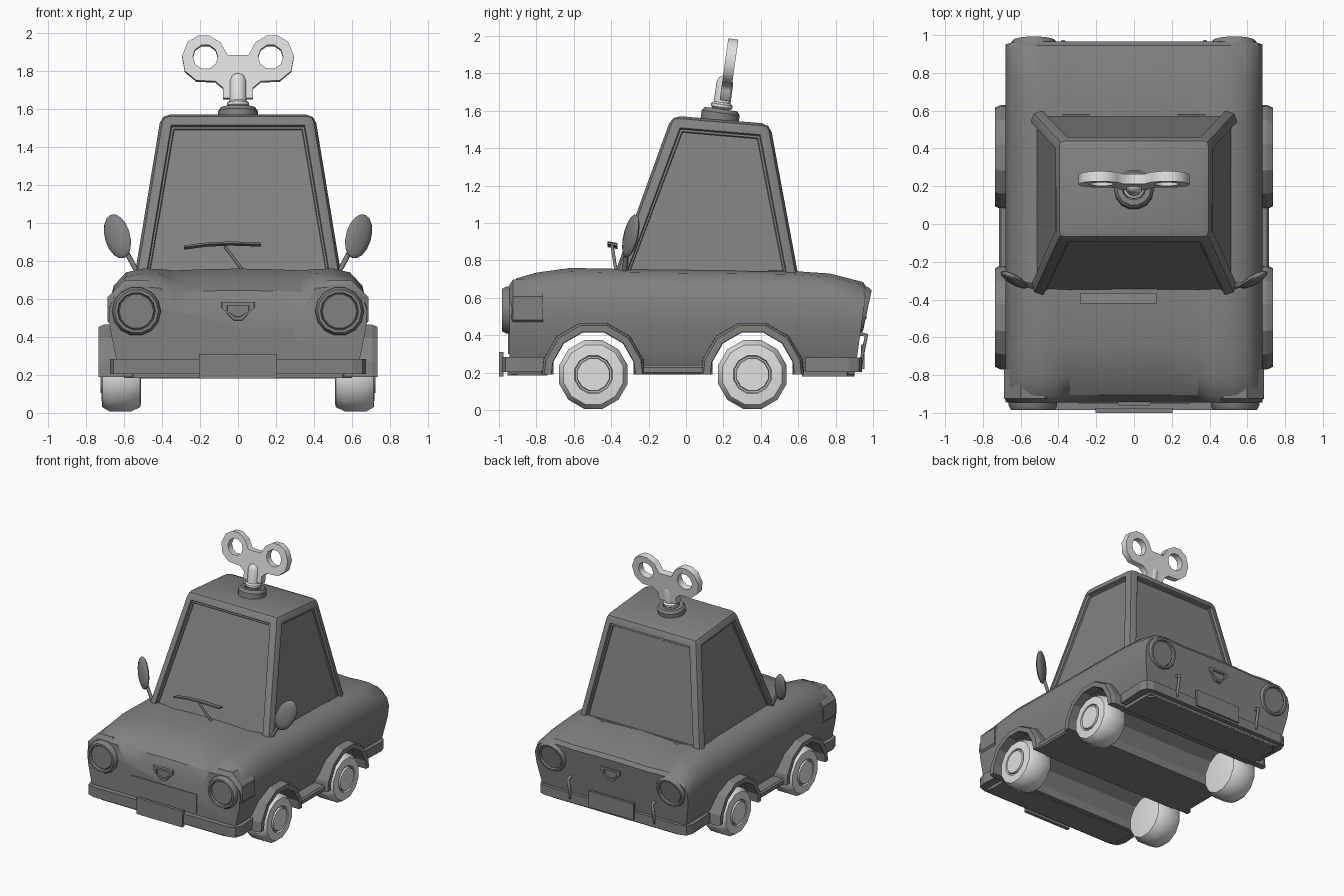
import bpy, bmesh, math
from math import sin, cos, pi, radians
from mathutils import Matrix, Vector

cube = bpy.data.objects.get("Cube")
if cube:
    bpy.data.objects.remove(cube, do_unlink=True)


def material(name, value):
    m = bpy.data.materials.new(name)
    m.use_nodes = True
    m.diffuse_color = (value, value, value, 1)
    m.node_tree.nodes["Principled BSDF"].inputs["Base Color"].default_value = (value, value, value, 1)
    return m


DARK = material("dark grey paint", 0.22)
LIGHT = material("light grey", 0.75)


def finish(name, bm, mat=DARK, smooth=30):
    bmesh.ops.recalc_face_normals(bm, faces=bm.faces)
    mesh = bpy.data.meshes.new(name)
    bm.to_mesh(mesh)
    bm.free()
    mesh.materials.append(mat)
    ob = bpy.data.objects.new(name, mesh)
    bpy.context.collection.objects.link(ob)
    bpy.ops.object.select_all(action='DESELECT')
    ob.select_set(True)
    bpy.context.view_layer.objects.active = ob
    if smooth:
        bpy.ops.object.shade_smooth_by_angle(angle=radians(smooth))
    return ob


def loft(name, rings, mat=DARK, smooth=30, closed=False):
    """Skin a list of point rings; cap the ends unless closed."""
    bm = bmesh.new()
    vs = [[bm.verts.new(p) for p in r] for r in rings]
    n = len(vs[0])
    for a, b in zip(vs, vs[1:] + (vs[:1] if closed else [])):
        for i in range(n):
            j = (i + 1) % n
            bm.faces.new((a[i], a[j], b[j], b[i]))
    if not closed:
        bm.faces.new(vs[0])
        bm.faces.new(vs[-1])
    return finish(name, bm, mat, smooth)


def turned(name, profile, n, at, turn=Matrix(), mat=DARK, smooth=30, phase=0.0):
    """Rings of (radius, height) about a local z axis, then turned and moved."""
    place = Matrix.Translation(at) @ turn
    rings = [[place @ Vector((r * cos(2 * pi * (i + phase) / n), r * sin(2 * pi * (i + phase) / n), h))
              for i in range(n)] for r, h in profile]
    return loft(name, rings, mat, smooth)


def box(name, lo, hi, bevel=0.0):
    bm = bmesh.new()
    bmesh.ops.create_cube(bm, size=1)
    for v in bm.verts:
        v.co = [a + (b - a) * (c + 0.5) for a, b, c in zip(lo, hi, v.co)]
    if bevel:
        bmesh.ops.bevel(bm, geom=bm.edges[:], offset=bevel, segments=1, affect='EDGES')
    return finish(name, bm, DARK, 0)


def tube(name, points, radius):
    curve = bpy.data.curves.new(name, 'CURVE')
    curve.dimensions = '3D'
    curve.bevel_depth, curve.bevel_resolution = radius, 1
    curve.use_fill_caps = True
    s = curve.splines.new('POLY')
    s.points.add(len(points) - 1)
    for p, co in zip(s.points, points):
        p.co = (*co, 1)
    return curve_to_mesh(name, curve, DARK)


def curve_to_mesh(name, curve, mat):
    curve.materials.append(mat)
    ob = bpy.data.objects.new(name, curve)
    bpy.context.collection.objects.link(ob)
    bpy.ops.object.select_all(action='DESELECT')
    ob.select_set(True)
    bpy.context.view_layer.objects.active = ob
    bpy.ops.object.convert(target='MESH')
    return ob


# Lower body: cross-sections along y, with the bonnet sunk between the front wings
half = [(.60, .19), (.645, .3), (.675, .45), (.68, .57), (.655, .67), (.59, .74), (.50, .76), (.41, .758), (.34, .75), (.17, .757)]
section = half + [(0, .76)] + [(-x, z) for x, z in reversed(half)]
stations = [(-.945, .66, .11), (-.905, .705, .06), (-.8, .735, .025), (-.62, .76, 0), (-.35, .755, 0),
            (.55, .745, 0), (.77, .73, 0), (.92, .685, 0), (.945, .655, 0)]
rings = []
for y, top, dip in stations:
    ring = []
    for x, z in section:
        if z > .5:
            z = .5 + (z - .5) * (top - .5) / .26
        if z > .55 and abs(x) < .36:
            z -= dip
        tilt = .14 * (z - .5) if y > .9 else 0
        ring.append((x, y + tilt, z))
    rings.append(ring)
body = loft("lower_body", rings, smooth=35)

# Wheel tunnels through the body
FRONT, REAR = -.495, .355
to_x = Matrix.Rotation(pi / 2, 4, 'Y')
for y in (FRONT, REAR):
    cutter = turned("tunnel_cutter", [(.222, -.9), (.222, .9)], 12, (0, y, .2), to_x, smooth=0, phase=.5)
    cutter.hide_render = True
    mod = body.modifiers.new("tunnel", 'BOOLEAN')
    mod.object, mod.operation, mod.solver = cutter, 'DIFFERENCE', 'EXACT'
    bpy.context.view_layer.objects.active = body
    bpy.ops.object.modifier_apply(modifier=mod.name)
    bpy.data.objects.remove(cutter, do_unlink=True)

# Wheels and flared arches
for side, s in (("left", 1), ("right", -1)):
    out = Matrix.Rotation(s * pi / 2, 4, 'Y')
    for end, y in (("front", FRONT), ("rear", REAR)):
        turned(f"{end}_{side}_wheel", [(.14, -.105), (.165, -.1), (.19, -.05), (.19, .06), (.165, .1), (.105, .105), (.10, .092), (.092, .092), (.088, .108)],
               12, (s * .615, y, .19), out, LIGHT, 35, .5)
        arch = []
        for k in range(-1, 8):
            a = pi / 12 + (k - .0) * pi / 6
            if k in (-1, 6):
                a = 0 if k < 0 else pi
            if k == 7:
                continue
            ring = [(.222, .58), (.278, .58), (.275, .705), (.262, .735), (.225, .735)]
            arch.append([(s * x, y + r * cos(a), (.19 if k in (-1, 6) else .2 + r * sin(a))) for r, x in ring])
        loft(f"{end}_{side}_arch", arch, smooth=20)
    box(f"{side}_sill", (min(s * .58, s * .715), -.24, .19), (max(s * .58, s * .715), .1, .24), .012)

# Cabin with framed, recessed windows
bm = bmesh.new()
base = [bm.verts.new(p) for p in ((-.545, -.385, .72), (.545, -.385, .72), (.545, .6, .72), (-.545, .6, .72))]
roof = [bm.verts.new(p) for p in ((-.405, -.075, 1.575), (.405, -.075, 1.575), (.405, .45, 1.53), (-.405, .45, 1.53))]
bm.faces.new(base)
bm.faces.new(roof)
for i in range(4):
    j = (i + 1) % 4
    bm.faces.new((base[i], base[j], roof[j], roof[i]))
bmesh.ops.recalc_face_normals(bm, faces=bm.faces)
edges = [e for e in bm.edges if max(v.co.z for v in e.verts) > 1]
bmesh.ops.bevel(bm, geom=edges, offset=.045, segments=2, profile=.5, affect='EDGES')
panes = [f for f in bm.faces if f.calc_area() > .2 and abs(f.normal.z) < .7]
bmesh.ops.inset_individual(bm, faces=panes, thickness=.022, depth=0)
bmesh.ops.inset_individual(bm, faces=panes, thickness=.006, depth=-.018)
bmesh.ops.inset_individual(bm, faces=panes, thickness=.014, depth=0)
bmesh.ops.inset_individual(bm, faces=panes, thickness=.005, depth=-.008)
finish("cabin", bm, DARK, 25)

# Headlights, tail lights and door mirrors
lamp = [(.13, -.06), (.128, .0), (.115, .022), (.1, .022), (.095, .004), (.09, .008)]
for side, s in (("left", 1), ("right", -1)):
    turned(f"{side}_headlight", lamp, 14, (s * .535, -.963, .535), Matrix.Rotation(pi / 2, 4, 'X'))
    turned(f"{side}_headlight_bulge", [(.165, -.18), (.165, -.02), (.135, 0)], 8, (s * .535, -.945, .545),
           Matrix.Rotation(pi / 2, 4, 'X'), phase=.5)
    turned(f"{side}_tail_light", lamp, 14, (s * .53, .948, .535), Matrix.Rotation(radians(-102), 4, 'X'))
    bm = bmesh.new()
    bmesh.ops.create_uvsphere(bm, u_segments=12, v_segments=8, radius=1)
    turn = Matrix.Rotation(s * radians(24), 4, 'Y') @ Matrix.Rotation(s * radians(22), 4, 'Z') @ Matrix.Rotation(radians(-16), 4, 'X')
    bm.transform(Matrix.Translation((s * .635, -.295, .93)) @ turn @ Matrix.Diagonal((.073, .025, .123, 1)))
    finish(f"{side}_mirror", bm, DARK, 40)
    tube(f"{side}_mirror_stem", [(s * .53, -.33, .74), (s * .595, -.315, .86)], .014)
    tube(f"{side}_overrider", [(s * .375, .9, .22), (s * .375, .93, .23), (s * .375, .965, .4), (s * .375, .92, .41)], .013)


# Bumpers wrapped around both ends, plus number plates
def bumper(name, outline, z0, z1):
    pts = outline + [(-x, y) for x, y in reversed(outline)]
    loft(name, [[(x, y, z) for x, y in pts] for z in (z0, z1)], smooth=0)


bumper("front_bumper", [(.66, -.72), (.675, -.9), (.655, -.965), (.6, -.985)], .205, .285)
bumper("front_bumper_lower", [(.6, -.74), (.6, -.9), (.55, -.955)], .185, .21)
bumper("rear_bumper", [(.66, .64), (.67, .87), (.65, .925), (.6, .94)], .205, .28)
bumper("rear_valance", [(.61, .62), (.61, .86), (.56, .9)], .18, .21)
box("front_plate", (-.205, -1, .18), (.205, -.975, .31))
plate = box("rear_plate", (-.2, .935, .22), (.2, .955, .35))
box("grille_panel", (-.295, -.951, .3), (.295, -.93, .45))


# Triangular badges on nose and tail
def triangle(y, w, top, bottom):
    return [(-w, y, top), (w, y, top), (w, y, top - .03), (w * .25, y, bottom), (-w * .25, y, bottom), (-w, y, top - .03)]


for name, y, s in (("front_badge", -.94, -1), ("rear_badge", .945, 1)):
    loft(name, [triangle(y, .088, .585, .485), triangle(y + s * .02, .085, .583, .488),
                triangle(y + s * .02, .058, .567, .506), triangle(y + s * .008, .055, .565, .508)], smooth=0)

# Windscreen wiper
blade = [(-.285, .872), (-.16, .888), (-.04, .893), (.12, .888)]
loft("wiper_blade", [[(x, -.42, z), (x, -.365, z - .012), (x, -.365, z), (x, -.42, z + .01)] for x, z in blade], smooth=0)
tube("wiper_arm", [(-.07, -.395, .878), (.025, -.375, .75)], .009)

# Wind-up key, leaning back with the roof
lean = Matrix.Rotation(radians(-8), 4, 'X')
foot = Vector((0, .18, 1.55))
turned("key_socket", [(.105, -.03), (.105, .04), (.09, .06), (.062, .06), (.058, .035)], 14, foot, lean)
turned("key_shaft", [(.045, .0), (.045, .06), (.058, .07), (.058, .085), (.045, .095), (.045, .2), (.035, .228), (.015, .24)],
       12, foot, lean, LIGHT, 40)
key = bpy.data.curves.new("key_handle", 'CURVE')
key.dimensions, key.fill_mode, key.extrude = '2D', 'BOTH', .027
right = [(.055, .335), (.09, .4), (.15, .438), (.21, .438), (.265, .405), (.295, .33), (.28, .25), (.22, .2),
         (.12, .195), (.078, .16), (.078, .105)]
holes = [[(s * .172 + .066 * cos(k * pi / 5), .325 + .066 * sin(k * pi / 5)) for k in range(10)] for s in (-1, 1)]
for loop in [right + [(-x, z) for x, z in reversed(right)]] + holes:
    s = key.splines.new('POLY')
    s.points.add(len(loop) - 1)
    s.use_cyclic_u = True
    for p, (x, z) in zip(s.points, loop):
        p.co = (x, z, 0, 1)
handle = curve_to_mesh("key_handle", key, LIGHT)
handle.data.transform(Matrix.Translation(foot + Vector((0, .012, 0))) @ lean @ Matrix.Rotation(pi / 2, 4, 'X'))
